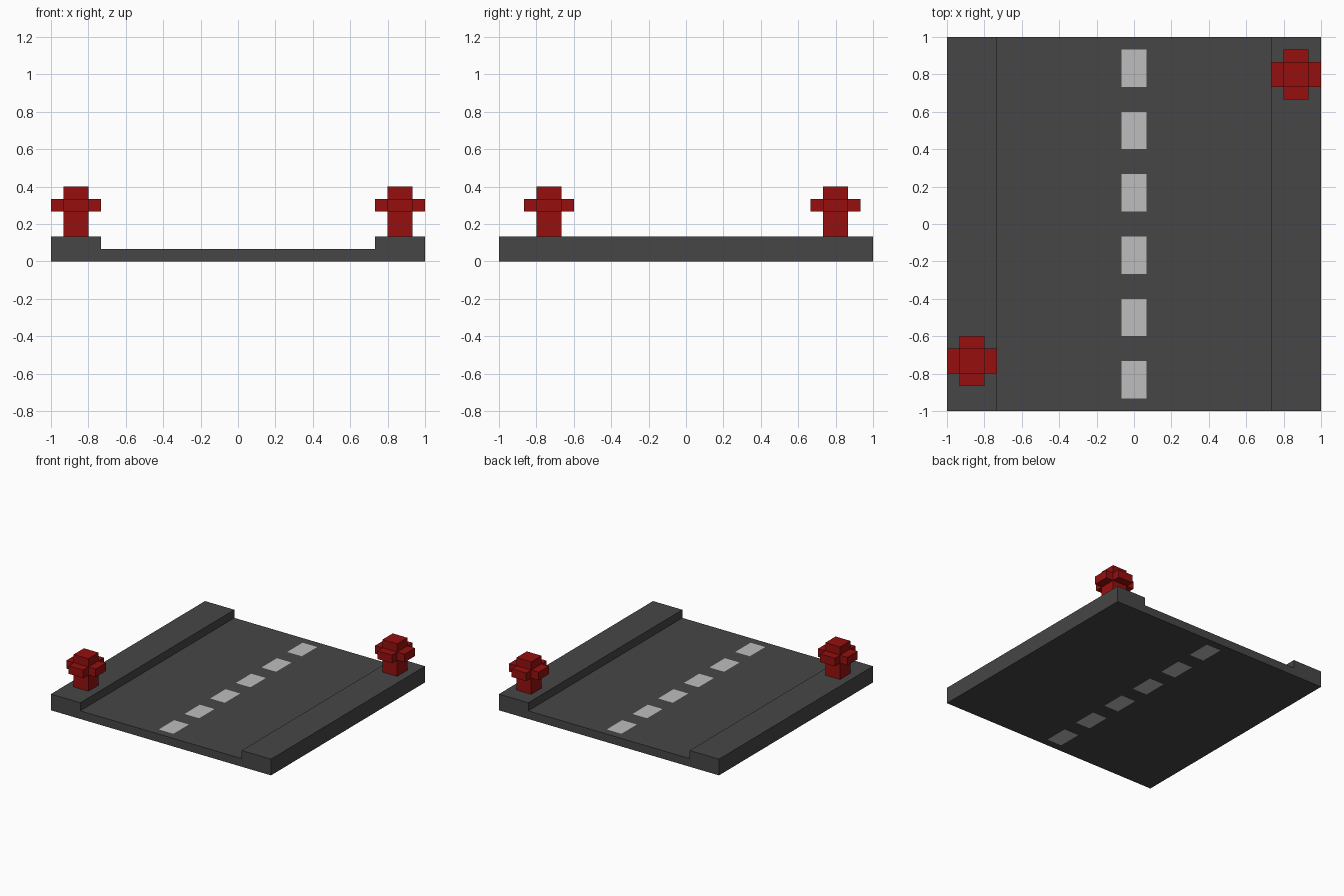
import bpy
import bmesh
from mathutils import Vector

cube = bpy.data.objects.get("Cube")
if cube:
    bpy.data.objects.remove(cube, do_unlink=True)

U = 1 / 15  # block unit: the model is 30 units wide


def material(name, color):
    mat = bpy.data.materials.new(name)
    mat.use_nodes = True
    mat.diffuse_color = color
    mat.node_tree.nodes["Principled BSDF"].inputs["Base Color"].default_value = color
    return mat


asphalt = material("asphalt grey", (0.061, 0.061, 0.061, 1))
paint = material("lane paint", (0.51, 0.51, 0.51, 1))
red = material("hydrant red", (0.31, 0.0047, 0.0047, 1))


def finish(name, bm, mats):
    bmesh.ops.recalc_face_normals(bm, faces=bm.faces)
    mesh = bpy.data.meshes.new(name)
    bm.to_mesh(mesh)
    bm.free()
    for mat in mats:
        mesh.materials.append(mat)
    obj = bpy.data.objects.new(name, mesh)
    bpy.context.collection.objects.link(obj)
    return obj


def extrude_profile(points, direction):
    """Closed solid from a planar outline, in block units."""
    bm = bmesh.new()
    face = bm.faces.new([bm.verts.new(Vector(p) * U) for p in points])
    new = bmesh.ops.extrude_face_region(bm, geom=[face])["geom"]
    verts = [v for v in new if isinstance(v, bmesh.types.BMVert)]
    bmesh.ops.translate(bm, verts=verts, vec=Vector(direction) * U)
    return bm


# Road slab with a raised pavement along each side
half = [(15, 0), (15, 2), (11, 2), (11, 1)]
outline = half + [(-x, z) for x, z in reversed(half)]
bm = extrude_profile([(x, -15, z) for x, z in outline], (0, 30, 0))

# Cut the dashed centre line into the slab, top and underside
dash_starts = [-14 + 5 * i for i in range(6)]
cuts = [((x, 0, 0), (1, 0, 0)) for x in (-1, 1)]
cuts += [((0, y + d, 0), (0, 1, 0)) for y in dash_starts for d in (0, 3)]
for point, normal in cuts:
    bmesh.ops.bisect_plane(bm, geom=bm.verts[:] + bm.edges[:] + bm.faces[:],
                           plane_co=Vector(point) * U, plane_no=normal)
bm.normal_update()
for f in bm.faces:
    c = f.calc_center_median() / U
    on_dash = abs(c.x) < 1 and any(y < c.y < y + 3 for y in dash_starts)
    f.material_index = int(on_dash and abs(f.normal.z) > 0.5)
finish("road", bm, [asphalt, paint])


# Hydrants: square post with a cross of four stubby nozzles
def box(name, x, y, z, sx, sy, sz):
    pts = [(x - sx / 2, y - sy / 2, z), (x + sx / 2, y - sy / 2, z),
           (x + sx / 2, y + sy / 2, z), (x - sx / 2, y + sy / 2, z)]
    return finish(name, extrude_profile(pts, (0, 0, sz)), [red])


for side, x, y in (("left", 13, 12), ("right", -13, -11)):
    box(f"{side}_hydrant_post", x, y, 2, 2, 2, 4)
    for s, end in ((1, "left"), (-1, "right")):
        box(f"{side}_hydrant_{end}_nozzle", x + 1.5 * s, y, 4, 1, 2, 1)
    for s, end in ((1, "back"), (-1, "front")):
        box(f"{side}_hydrant_{end}_nozzle", x, y + 1.5 * s, 4, 2, 1, 1)
